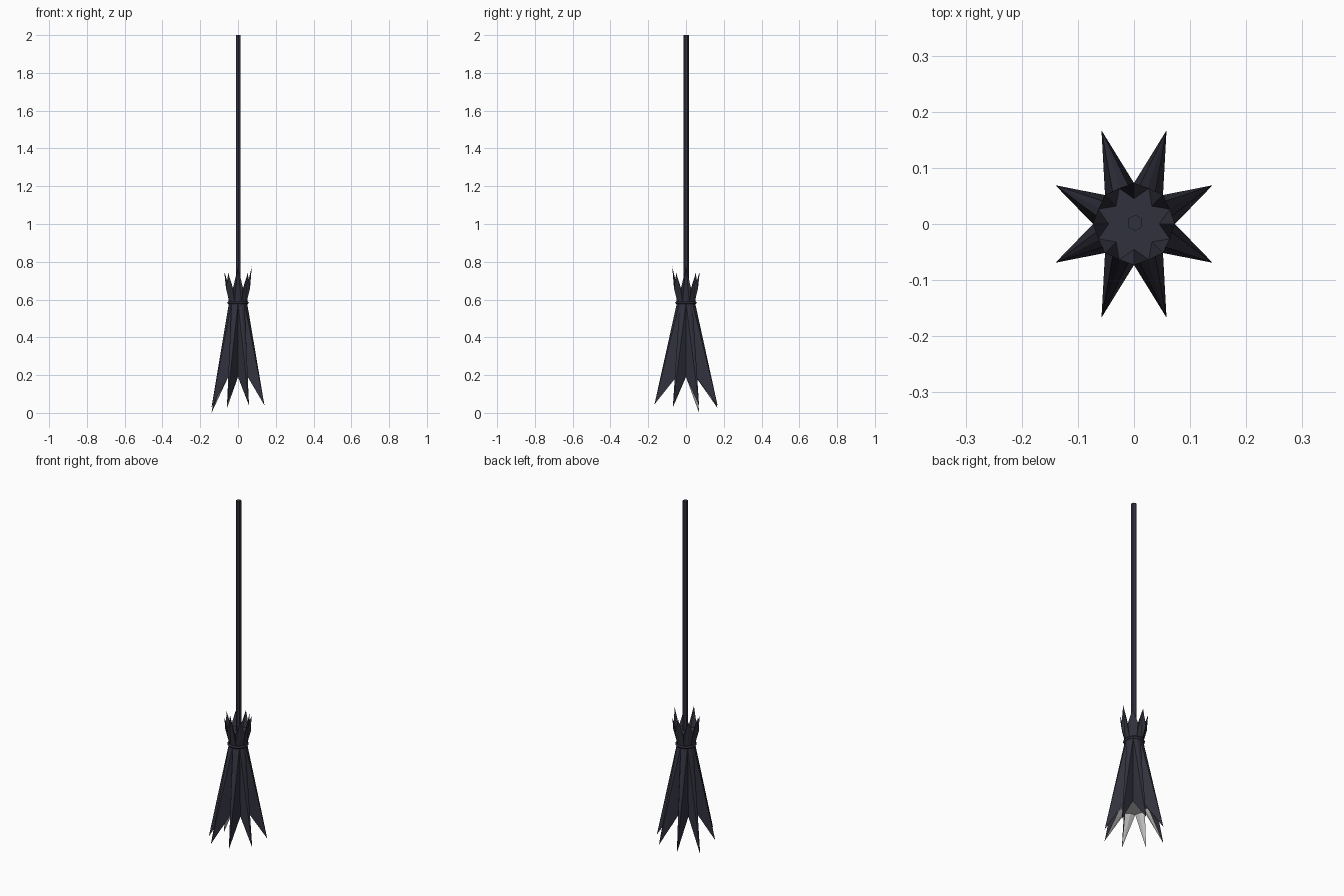
import bpy, bmesh, math

if "Cube" in bpy.data.objects:
    bpy.data.objects.remove(bpy.data.objects["Cube"])


def material(name, rgb):
    m = bpy.data.materials.new(name)
    m.diffuse_color = (*rgb, 1)
    m.use_nodes = True
    m.node_tree.nodes["Principled BSDF"].inputs["Base Color"].default_value = m.diffuse_color
    return m


dark = material("dark_navy", (0.031, 0.031, 0.048))
grey = material("inner_grey", (0.6, 0.6, 0.6))


def polar(r, i, z):
    """Point on one of 16 evenly spaced directions."""
    a = i * math.pi / 8
    return (r * math.cos(a), r * math.sin(a), z)


# Handle: thin hexagonal pole
bpy.ops.mesh.primitive_cylinder_add(vertices=6, radius=0.0145, depth=1.4,
                                    location=(0.002, 0.002, 1.3))
handle = bpy.context.object
handle.name = "handle"
handle.data.materials.append(dark)

# Binding band around the waist
bpy.ops.mesh.primitive_torus_add(major_segments=16, minor_segments=6,
                                 major_radius=0.048, minor_radius=0.009,
                                 location=(0, 0, 0.583))
band = bpy.context.object
band.name = "binding_band"
band.data.materials.append(dark)

# Bristles: waist ring, long spikes below, short crown spikes above
bm = bmesh.new()
waist = [bm.verts.new(polar(0.048, i, 0.583)) for i in range(16)]


def spiked_end(valleys, tips, inner_r, floor_z, mat):
    """Join the waist to a jagged rim, closed by a star-shaped floor."""
    rim = [None] * 16
    for i, co in {**valleys, **tips}.items():
        rim[i] = bm.verts.new(co)
    floor = [bm.verts.new(polar(inner_r, i, floor_z)) if i in tips else rim[i]
             for i in range(16)]
    for i in range(16):
        j = (i + 1) % 16
        t, v = (i, j) if i in tips else (j, i)
        # outer side, split along the ridge of each spike
        bm.faces.new((waist[v], waist[t], rim[t]))
        bm.faces.new((waist[v], rim[t], rim[v]))
        # inner side of the spike
        bm.faces.new((rim[v], rim[t], floor[t])).material_index = mat
    centre = bm.verts.new((0, 0, floor_z))
    for i in range(16):
        bm.faces.new((centre, floor[i], floor[(i + 1) % 16])).material_index = mat


# lower spikes point at odd directions, counter-clockwise from +x
low_z = [0.04, 0.04, 0.025, 0.0, 0.03, 0.045, 0.045, 0.04]
low_tips = {}
for k, z in enumerate(low_z):
    i = 2 * k + 1
    c, s = math.cos(i * math.pi / 8), math.sin(i * math.pi / 8)
    steep = abs(s) > abs(c)
    x, y = (0.058, 0.167) if steep else (0.14, 0.069)
    low_tips[i] = (math.copysign(x, c), math.copysign(y, s), z)
low_valleys = {i: polar(0.073, i, 0.19) for i in range(0, 16, 2)}
spiked_end(low_valleys, low_tips, 0.06, 0.19, 1)

# crown spikes point at even directions
top_z = [0.775, 0.74, 0.75, 0.74, 0.75, 0.74, 0.775, 0.74]
top_tips = {2 * k: polar(0.073, 2 * k, z) for k, z in enumerate(top_z)}
top_valleys = {i: polar(0.069, i, 0.66) for i in range(1, 16, 2)}
spiked_end(top_valleys, top_tips, 0.045, 0.66, 0)

bmesh.ops.recalc_face_normals(bm, faces=bm.faces)
mesh = bpy.data.meshes.new("bristles")
bm.to_mesh(mesh)
bm.free()
mesh.materials.append(dark)
mesh.materials.append(grey)
bristles = bpy.data.objects.new("bristles", mesh)
bpy.context.collection.objects.link(bristles)
